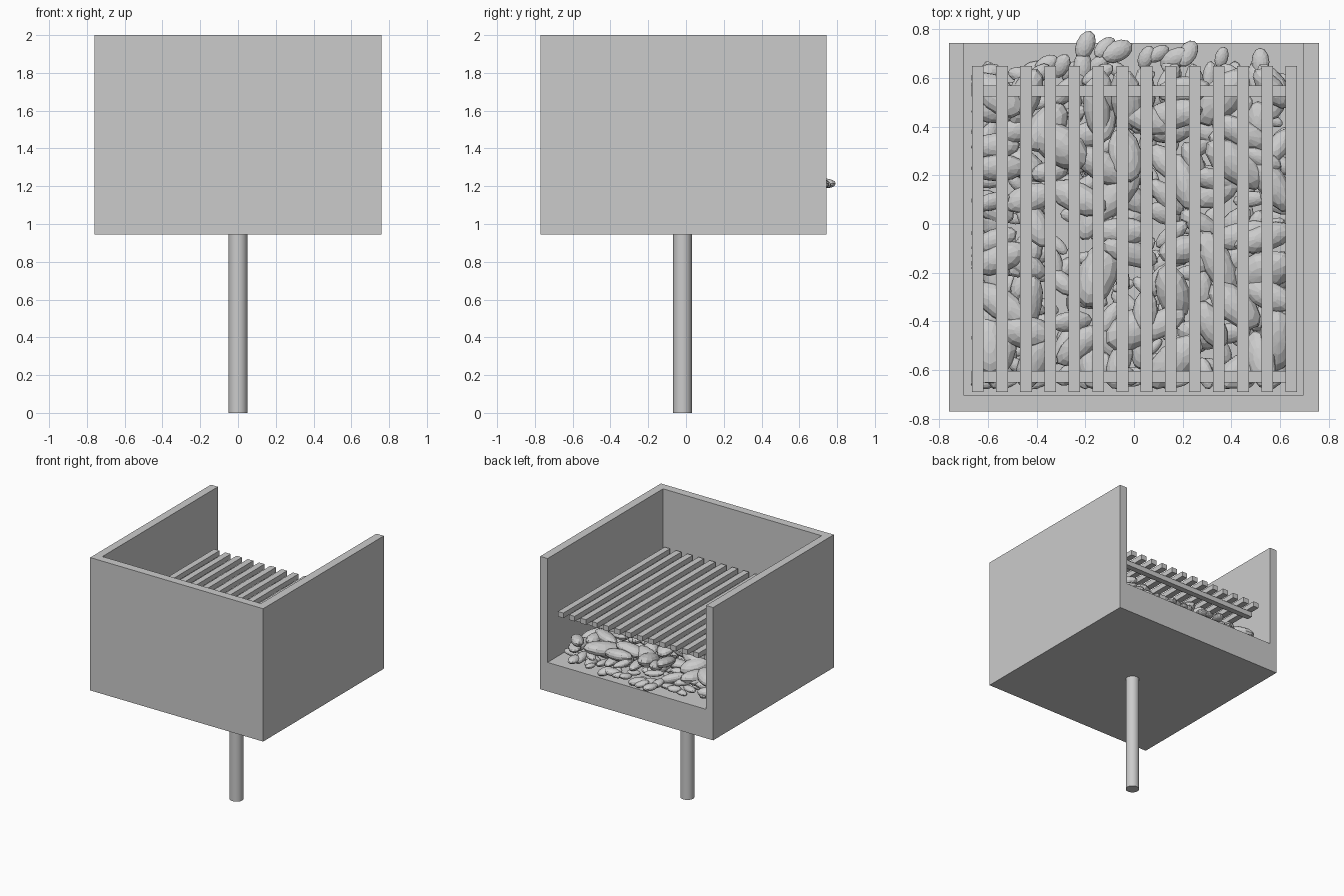
import bpy, bmesh, math, random
from mathutils import Matrix, Euler, Vector

if "Cube" in bpy.data.objects:
    bpy.data.objects.remove(bpy.data.objects["Cube"])

random.seed(7)
FLOOR = 1.175


def add_object(name, bm):
    mesh = bpy.data.meshes.new(name)
    bm.to_mesh(mesh)
    bm.free()
    ob = bpy.data.objects.new(name, mesh)
    bpy.context.collection.objects.link(ob)
    return ob


def add_box(bm, x0, x1, y0, y1, z0, z1):
    size = Matrix.Diagonal((x1 - x0, y1 - y0, z1 - z0, 1))
    centre = Matrix.Translation(((x0 + x1) / 2, (y0 + y1) / 2, (z0 + z1) / 2))
    bmesh.ops.create_cube(bm, size=1, matrix=centre @ size)


def box_object(name, *bounds):
    bm = bmesh.new()
    add_box(bm, *bounds)
    return add_object(name, bm)


# Fire box: thick base, three walls, open at the back and top
fire_box = box_object("fire_box", -0.76, 0.76, -0.77, 0.745, 0.945, 2.0)
cutter = box_object("fire_box_cutter", -0.698, 0.695, -0.705, 1.0, FLOOR, 2.2)
cutter.hide_render = True
cut = fire_box.modifiers.new("hollow", 'BOOLEAN')
cut.operation = 'DIFFERENCE'
cut.solver = 'EXACT'
cut.object = cutter

# Post
bpy.ops.mesh.primitive_cylinder_add(vertices=32, radius=0.05, depth=0.95,
                                    location=(0, -0.018, 0.475))
post = bpy.context.object
post.name = "post"
bpy.ops.object.shade_smooth_by_angle()

# Grate: long bars resting on two cross bars
bm = bmesh.new()
for i in range(14):
    x = -0.642 + i * 0.0991
    add_box(bm, x - 0.024, x + 0.024, -0.69, 0.65, 1.51, 1.55)
add_object("grate_bars", bm)
bm = bmesh.new()
for y in (-0.628, 0.547):
    add_box(bm, -0.668, 0.622, y - 0.023, y + 0.023, 1.47, 1.51)
add_object("grate_cross_bars", bm)

# Coals: one low-poly ball, copied and squashed into layers of pebbles
bm = bmesh.new()
bmesh.ops.create_uvsphere(bm, u_segments=12, v_segments=8, radius=1)
bm.verts.index_update()
ball_verts = [v.co.copy() for v in bm.verts]
ball_faces = [[v.index for v in f.verts] for f in bm.faces]
bm.free()
verts, faces = [], []


def add_coal(x, y, z, a, b, c, spin, limit=None):
    tilt = 0.25
    rot = Euler((random.uniform(-tilt, tilt), random.uniform(-tilt, tilt), spin)).to_matrix()
    half = [math.sqrt(sum((rot[r][k] * s) ** 2 for k, s in enumerate((a, b, c))))
            for r in range(3)]
    if limit is not None:
        x = max(-0.67 + half[0], min(0.66 - half[0], x))
        y = max(-0.68 + half[1], min(limit - half[1], y))
    z = max(z, FLOOR + half[2] * 0.9)
    m = Matrix.Translation((x, y, z)) @ rot.to_4x4() @ Matrix.Diagonal((a, b, c, 1))
    start = len(verts)
    verts.extend(m @ v for v in ball_verts)
    faces.extend([start + i for i in f] for f in ball_faces)


# layer: columns, rows, height, length range, back limit
layers = [
    (12, 14, 0.03, (0.045, 0.08), 0.67),
    (9, 11, 0.075, (0.06, 0.11), 0.66),
    (7, 9, 0.12, (0.08, 0.15), 0.64),
]
for cols, rows, height, (lo, hi), limit in layers:
    for i in range(cols):
        for j in range(rows):
            x = -0.66 + 1.32 * (i + 0.5 + random.uniform(-0.4, 0.4)) / cols
            y = -0.67 + (limit + 0.67) * (j + 0.5 + random.uniform(-0.4, 0.4)) / rows
            a = random.uniform(lo, hi)
            b = a * random.uniform(0.42, 0.6)
            add_coal(x, y, FLOOR + height + random.uniform(-0.015, 0.02),
                     a, b, b * random.uniform(0.6, 0.85),
                     random.uniform(0, math.pi), limit)
# Loose coals spilling towards the open edge
for x, y in [(-0.36, 0.66), (-0.3, 0.65), (-0.2, 0.735), (-0.21, 0.65), (-0.12, 0.725),
             (-0.15, 0.65), (-0.07, 0.71), (0.05, 0.685), (0.1, 0.7), (0.17, 0.68),
             (0.22, 0.7), (0.36, 0.685), (0.52, 0.665)]:
    a = random.uniform(0.045, 0.07)
    add_coal(x, y, FLOOR + 0.04, a, a * 0.62, a * 0.42, random.uniform(0.4, 1.6))

mesh = bpy.data.meshes.new("coals")
mesh.from_pydata(verts, [], faces)
coals = bpy.data.objects.new("coals", mesh)
bpy.context.collection.objects.link(coals)
